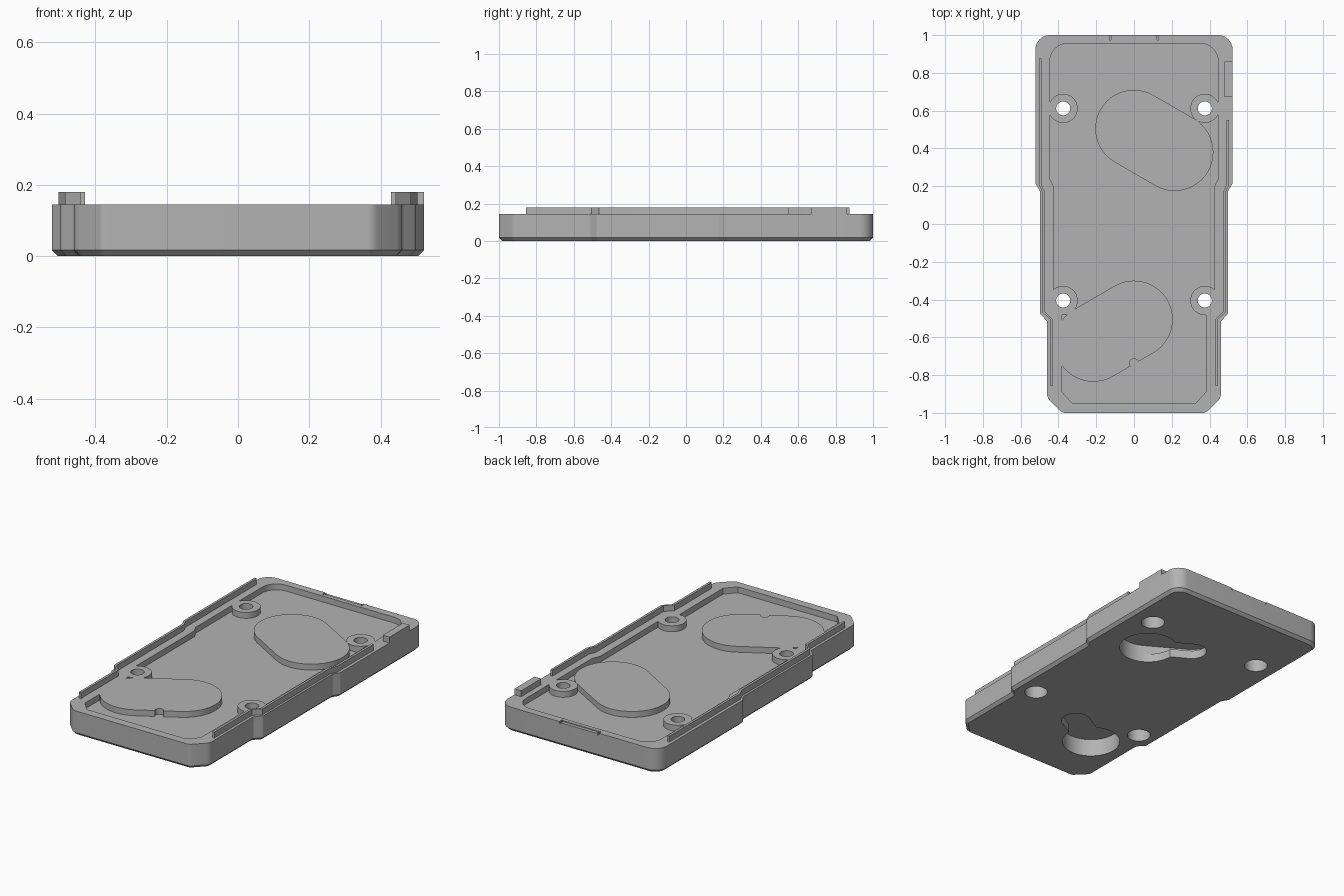
import bpy
import bmesh
import math
from mathutils import Vector

if "Cube" in bpy.data.objects:
    bpy.data.objects.remove(bpy.data.objects["Cube"])

RIM, FLOOR, LIP = 0.145, 0.11, 0.18

grey = bpy.data.materials.new("plain grey")
grey.use_nodes = True
colour = (0.45, 0.45, 0.45, 1)
grey.diffuse_color = colour
grey.node_tree.nodes["Principled BSDF"].inputs["Base Color"].default_value = colour


def rounded(corners, steps=6):
    """Round each (x, y, radius) corner of a polygon with an arc."""
    out = []
    for i, (x, y, r) in enumerate(corners):
        p = Vector((x, y))
        a = (Vector(corners[i - 1][:2]) - p).normalized()
        b = (Vector(corners[(i + 1) % len(corners)][:2]) - p).normalized()
        if r == 0:
            out.append(p)
            continue
        half = a.angle(b) / 2
        mid = p + (a + b).normalized() * (r / math.sin(half))
        start = p + a * (r / math.tan(half)) - mid
        end = p + b * (r / math.tan(half)) - mid
        for k in range(steps + 1):
            t = k / steps
            out.append(mid + start.lerp(end, t).normalized() * r)
    return out


def mirrored(side):
    """Close a right-hand half outline with its left-hand mirror."""
    return rounded(side + [(-x, y, r) for x, y, r in reversed(side)])


def stadium(a, b, ra, rb=None, steps=24):
    """Two half circles joined by straight sides."""
    rb = rb or ra
    a, b = Vector(a), Vector(b)
    d = b - a
    ang = math.atan2(d.y, d.x)
    pts = []
    for c, r, s in ((a, ra, ang + math.pi / 2), (b, rb, ang - math.pi / 2)):
        for k in range(steps + 1):
            t = s + math.pi * k / steps
            pts.append(c + Vector((math.cos(t), math.sin(t))) * r)
    return pts


def circle(c, r, n=48):
    return [Vector((c[0] + r * math.cos(math.tau * k / n),
                    c[1] + r * math.sin(math.tau * k / n))) for k in range(n)]


def box(x0, x1, y0, y1):
    return [Vector(p) for p in ((x0, y0), (x1, y0), (x1, y1), (x0, y1))]


def prism(name, pts, z0, z1, chamfer=0):
    bm = bmesh.new()
    base = bm.faces.new([bm.verts.new((p[0], p[1], z0)) for p in pts])
    top = bmesh.ops.extrude_face_region(bm, geom=[base])["geom"]
    for v in top:
        if isinstance(v, bmesh.types.BMVert):
            v.co.z = z1
    bmesh.ops.recalc_face_normals(bm, faces=bm.faces[:])
    if chamfer:
        edges = [e for e in bm.edges if all(abs(v.co.z - z0) < 1e-5 for v in e.verts)]
        bmesh.ops.bevel(bm, geom=edges, offset=chamfer, segments=1, affect='EDGES')
    mesh = bpy.data.meshes.new(name)
    bm.to_mesh(mesh)
    bm.free()
    mesh.materials.append(grey)
    ob = bpy.data.objects.new(name, mesh)
    bpy.context.scene.collection.objects.link(ob)
    return ob


def activate(ob):
    bpy.ops.object.select_all(action='DESELECT')
    ob.select_set(True)
    bpy.context.view_layer.objects.active = ob


def cut(target, tool):
    """Subtract tool from target and discard the tool."""
    tool.hide_render = True
    activate(target)
    mod = target.modifiers.new("cut", 'BOOLEAN')
    mod.operation, mod.solver, mod.object = 'DIFFERENCE', 'EXACT', tool
    bpy.ops.object.modifier_apply(modifier=mod.name)
    bpy.data.objects.remove(tool)


# Stepped outer shell with a chamfered underside
case = prism("case_shell", mirrored([
    (0.38, -1, 0.04), (0.46, -0.92, 0.05), (0.46, -0.515, 0.02), (0.498, -0.475, 0.02),
    (0.498, 0.175, 0.02), (0.522, 0.215, 0.02), (0.522, 1, 0.075)]), 0, RIM, 0.017)

# Shallow cavity volume, leaving screw posts and mounting pads standing
cavity = prism("cavity_cutter", mirrored([
    (0.325, -0.95, 0), (0.38, -0.89, 0), (0.38, -0.46, 0), (0.425, -0.42, 0),
    (0.425, 0.2, 0), (0.445, 0.24, 0), (0.445, 0.955, 0.09)]), FLOOR, 0.3)
posts = [(sx * 0.375, y) for sx in (-1, 1) for y in (0.612, -0.405)]
for p in posts:
    cut(cavity, prism("post_keep", circle(p, 0.077), 0.05, 0.4))

# Each mount runs from a wide entry hole to a narrow hanging end
mounts = [((0.215, 0.38), (0, 0.505)), ((-0.215, -0.63), (0, -0.505))]
for i, (wide, narrow) in enumerate(mounts):
    pad = prism("pad_keep", stadium(wide, narrow, 0.205), 0.04, 0.41)
    if i == 1:
        cut(pad, prism("pad_notch", circle((0, -0.737), 0.024, 24), 0, 0.5))
    cut(cavity, pad)
cut(case, cavity)

# Screw holes with deep counterbores below
for p in posts:
    cut(case, prism("screw_hole", circle(p, 0.037), -0.1, 0.3))
    cut(case, prism("counterbore", circle(p, 0.064), -0.1, 0.1))

# Keyhole pockets underneath, with a retaining lip along the slot
for wide, narrow in mounts:
    cut(case, prism("entry_hole", circle(wide, 0.16, 64), -0.1, 0.08))
    cut(case, prism("hanging_slot", stadium(wide, narrow, 0.08), -0.1, 0.08))
    cut(case, prism("hidden_pocket", stadium(wide, narrow, 0.161), 0.05, 0.105))

# Shallow latch recess in the back rim, with a slit at each end
cut(case, prism("latch_recess", box(-0.12, 0.12, 0.98, 1.1), RIM - 0.005, 0.3))
for x in (-0.125, 0.125):
    cut(case, prism("latch_slit", box(x - 0.004, x + 0.004, 0.975, 1.1), RIM - 0.012, 0.3))

# Thin locating lips following both long sides
def lip(name, side, back):
    path = [(0.444, -0.855), (0.444, -0.505), (0.486, -0.465),
            (0.486, 0.17), (0.504, 0.21), (0.504, back)]
    inner = [(x - 0.014, y) for x, y in reversed(path)]
    return prism(name, [(side * x, y) for x, y in path + inner], RIM - 0.01, LIP)


parts = [case, lip("left_lip", 1, 0.55), lip("right_lip", -1, 0.875)]

# Raised block on the left wall
parts.append(prism("side_block", box(0.478, 0.522, 0.672, 0.86), RIM, LIP))

for ob in parts:
    activate(ob)
    bpy.ops.object.shade_smooth_by_angle(angle=math.radians(30))
